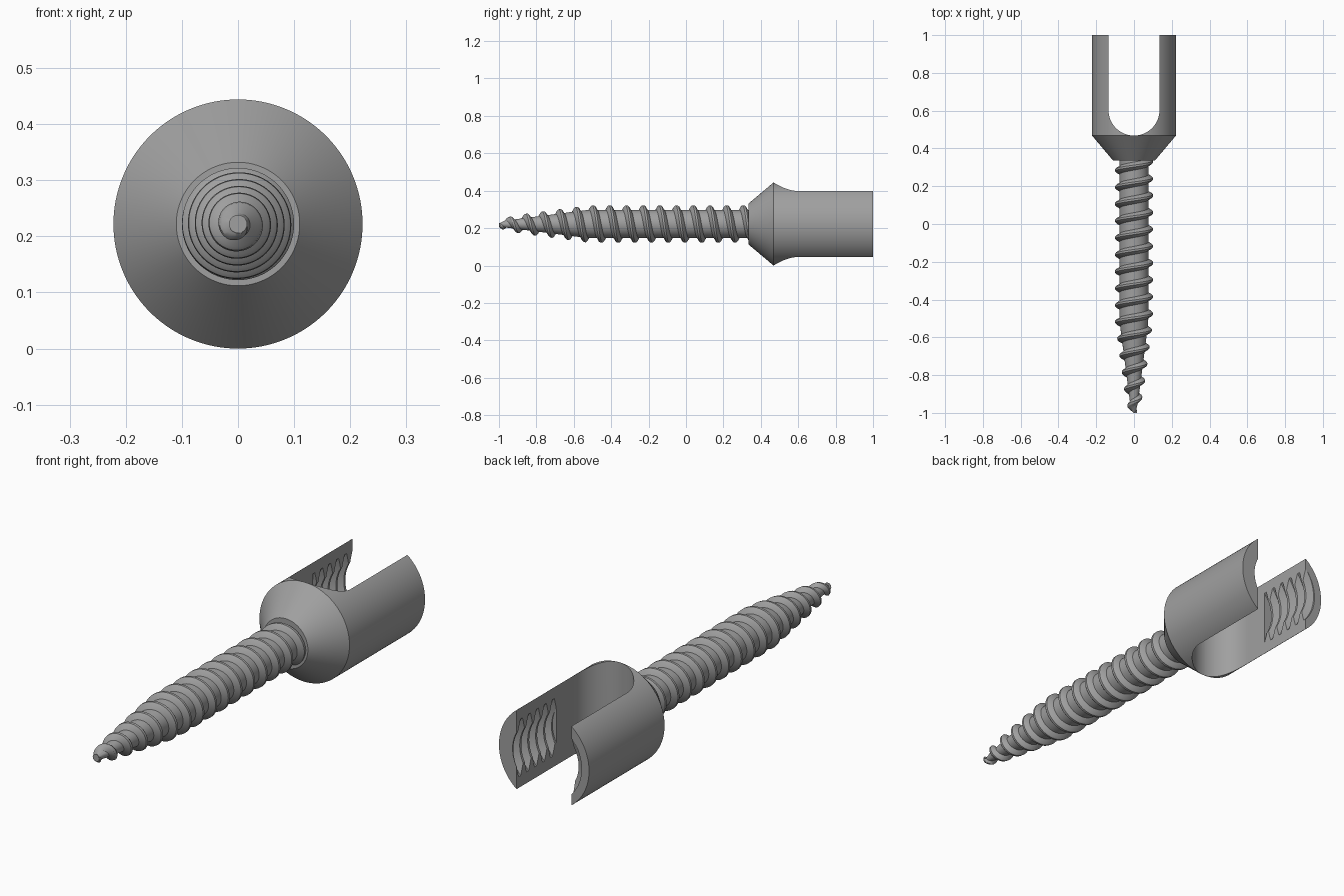
import bpy, bmesh, math
from mathutils import Vector

if "Cube" in bpy.data.objects:
    bpy.data.objects.remove(bpy.data.objects["Cube"], do_unlink=True)

AXIS_Z = 0.222
HEAD_R = 0.222
SLOT_R = 0.135

steel = bpy.data.materials.new("brushed steel grey")
steel.use_nodes = True
steel.diffuse_color = (0.35, 0.35, 0.35, 1)
steel.node_tree.nodes["Principled BSDF"].inputs["Base Color"].default_value = (0.35, 0.35, 0.35, 1)


def finish(name, bm):
    bmesh.ops.remove_doubles(bm, verts=bm.verts, dist=1e-5)
    bmesh.ops.recalc_face_normals(bm, faces=bm.faces)
    mesh = bpy.data.meshes.new(name)
    bm.to_mesh(mesh)
    bm.free()
    mesh.materials.append(steel)
    obj = bpy.data.objects.new(name, mesh)
    bpy.context.collection.objects.link(obj)
    return obj


def ring_surface(name, rows, segs):
    """Skin rows of (y, radius) functions of the turn fraction, closed at both ends."""
    bm = bmesh.new()
    grid = []
    for row in rows:
        ring = []
        for i in range(segs + 1):
            y, r = row(i / segs)
            a = math.tau * i / segs
            ring.append(bm.verts.new((-r * math.cos(a), y, AXIS_Z + r * math.sin(a))))
        grid.append(ring)
    for low, high in zip(grid, grid[1:]):
        for i in range(segs):
            bm.faces.new((low[i], low[i + 1], high[i + 1], high[i]))
    for ring in (grid[0], grid[-1]):
        centre = bm.verts.new((0, sum(v.co.y for v in ring) / len(ring), AXIS_Z))
        for i in range(segs):
            bm.faces.new((centre, ring[i], ring[i + 1]))
    bmesh.ops.dissolve_degenerate(bm, dist=1e-6, edges=bm.edges)
    return finish(name, bm)


def helix(name, y0, y1, start, pitch, profile, core, depth, segs):
    """Threaded rod: the profile is (offset along pitch, height) repeated each turn."""
    rows = []
    for k in range(-2, int((y1 - y0) / pitch) + 3):
        for offset, height in profile:
            def row(t, k=k, offset=offset, height=height):
                y = min(max(start + (k + offset + t) * pitch, y0), y1)
                return y, core(y) + height * depth(y)
            rows.append(row)
    rows = [lambda t: (y0, core(y0))] + rows + [lambda t: (y1, core(y1))]
    return ring_surface(name, rows, segs)


def mix(y, a, b, va, vb):
    t = min(max((y - a) / (b - a), 0), 1)
    return va + (vb - va) * t


# Tapered shank with its helical thread
def shank_core(y):
    body = mix(y, -1.0, -0.52, 0.014, 0.076)
    return body * math.sqrt(mix(y, -1.0, -0.975, 0.05, 1))


def shank_depth(y):
    return mix(y, -1.0, -0.88, 0.013, 0.022) + mix(y, -0.88, -0.6, 0, 0.002)


ridge = [(-0.24, 0), (-0.13, 0.75), (-0.06, 1), (0.06, 1), (0.13, 0.75), (0.24, 0)]
shank = helix("threaded_shank", -1.0, 0.36, -1.055, 0.0893, ridge, shank_core, shank_depth, 64)

# Head: flared collar and cylinder
outline = [(0.335, 0.11), (0.468, HEAD_R), (1.0, HEAD_R)]
head = ring_surface("forked_head", [lambda t, p=p: p for p in outline], 128)

# Cutter for the round-bottomed slot
bm = bmesh.new()
arc = [math.pi * (1 + i / 40) for i in range(41)]
points = [(SLOT_R * math.cos(a), 0.468 + SLOT_R * (1 + math.sin(a))) for a in arc]
points += [(SLOT_R, 1.1), (-SLOT_R, 1.1)]
face = bm.faces.new([bm.verts.new((x, y, -0.1)) for x, y in points])
side = bmesh.ops.extrude_face_region(bm, geom=[face])
bmesh.ops.translate(bm, vec=Vector((0, 0, 0.7)),
                    verts=[g for g in side["geom"] if isinstance(g, bmesh.types.BMVert)])
slot = finish("slot_cutter", bm)

# Cutter for the threaded bore inside the arms
groove = [(-0.4, 0), (-0.12, 1), (0.12, 1), (0.4, 0)]
bore = helix("bore_cutter", 0.72, 1.05, 0.72, 0.056, groove,
             lambda y: 0.155, lambda y: 0.03, 96)

for cutter in (slot, bore):
    cutter.hide_render = True
    mod = head.modifiers.new(cutter.name, "BOOLEAN")
    mod.operation = "DIFFERENCE"
    mod.solver = "EXACT"
    mod.object = cutter
    bpy.context.view_layer.objects.active = head
    bpy.ops.object.modifier_apply(modifier=mod.name)
    bpy.data.objects.remove(cutter, do_unlink=True)

# Smooth shading with sharp edges kept
for obj in (shank, head):
    bpy.ops.object.select_all(action="DESELECT")
    obj.select_set(True)
    bpy.context.view_layer.objects.active = obj
    bpy.ops.object.shade_smooth_by_angle(angle=math.radians(30))
